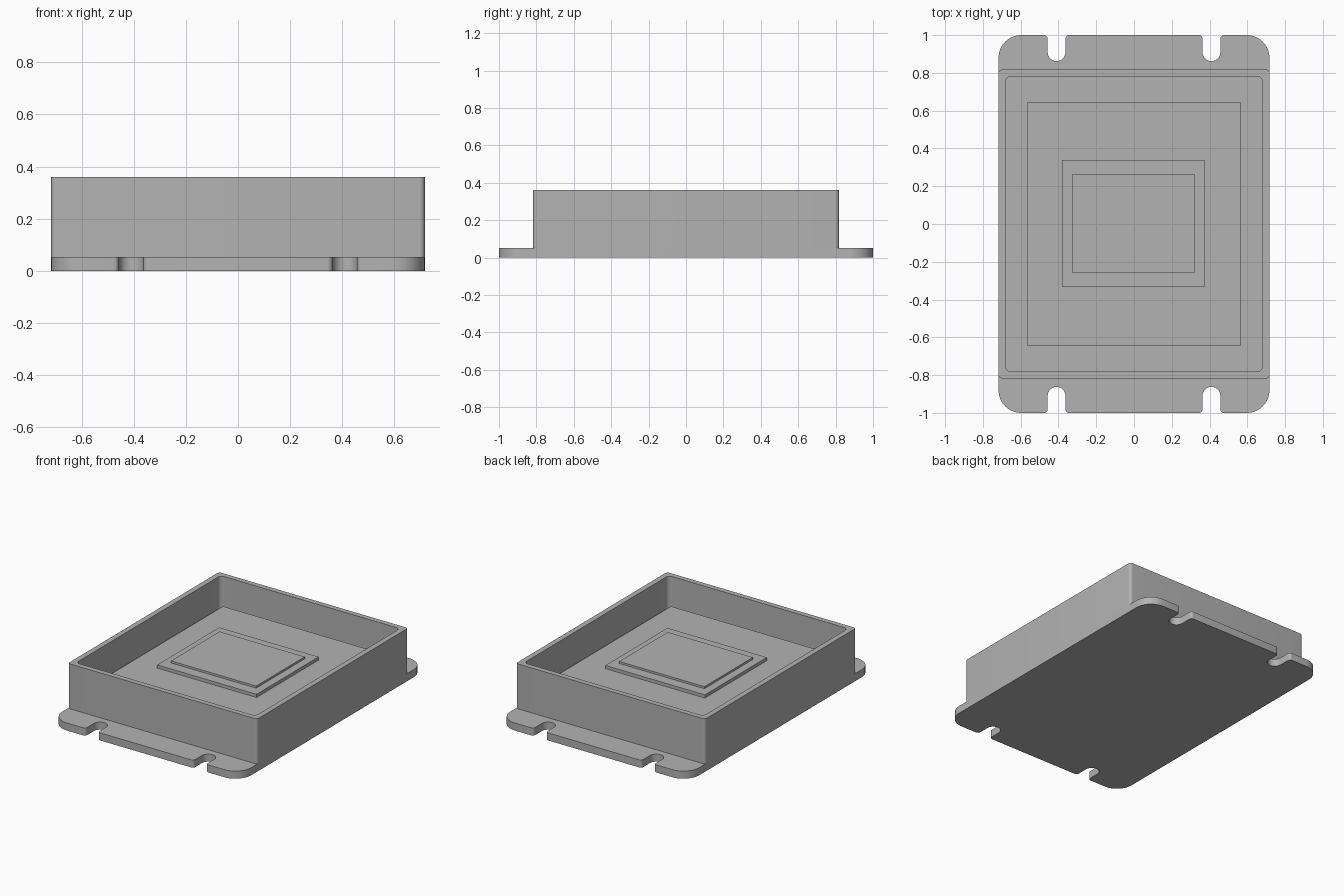
import bpy, bmesh
from math import sin, cos, radians

cube = bpy.data.objects.get("Cube")
if cube:
    bpy.data.objects.remove(cube, do_unlink=True)

grey = bpy.data.materials.new("mid_grey")
grey.use_nodes = True
colour = (0.45, 0.45, 0.45, 1)
grey.diffuse_color = colour
grey.node_tree.nodes["Principled BSDF"].inputs["Base Color"].default_value = colour


def arc(cx, cy, r, start, end, steps=8):
    angles = [radians(start + (end - start) * i / steps) for i in range(steps + 1)]
    return [(cx + r * cos(a), cy + r * sin(a)) for a in angles]


def mirror_quarter(quarter):
    """Repeat an outline of the +x +y quarter into a closed loop."""
    half = quarter + [(-x, y) for x, y in reversed(quarter)]
    return half + [(-x, -y) for x, y in half]


def rounded_rect(hx, hy, r):
    return mirror_quarter(arc(hx - r, hy - r, r, 0, 90) if r else [(hx, hy)])


def loft(name, rings, cap_bottom=True, offset=(0, 0)):
    """Join outlines at rising or falling heights and cap the ends."""
    bm = bmesh.new()
    loops = [[bm.verts.new((x + offset[0], y + offset[1], z)) for x, y in outline]
             for outline, z in rings]
    for a, b in zip(loops, loops[1:]):
        for i in range(len(a)):
            j = (i + 1) % len(a)
            bm.faces.new((a[i], a[j], b[j], b[i]))
    bm.faces.new(loops[-1])
    if cap_bottom:
        bm.faces.new(loops[0][::-1])
    mesh = bpy.data.meshes.new(name)
    bm.to_mesh(mesh)
    bm.free()
    mesh.materials.append(grey)
    obj = bpy.data.objects.new(name, mesh)
    bpy.context.collection.objects.link(obj)
    bpy.ops.object.select_all(action="DESELECT")
    obj.select_set(True)
    bpy.context.view_layer.objects.active = obj
    bpy.ops.object.shade_smooth_by_angle(angle=radians(30))
    return obj


# Mounting plate with rounded corners and four open slots
HX, HY, CORNER = 0.717, 1.0, 0.12
SLOT_X, SLOT_R, SLOT_END, LIP = 0.41, 0.047, 0.862, 0.02
plate = mirror_quarter(
    arc(HX - CORNER, HY - CORNER, CORNER, 0, 90, 16)
    + arc(SLOT_X + SLOT_R + LIP, HY - LIP, LIP, 90, 180, 6)
    + arc(SLOT_X, SLOT_END + SLOT_R, SLOT_R, 0, -180, 16)
    + arc(SLOT_X - SLOT_R - LIP, HY - LIP, LIP, 0, 90, 6))
loft("mounting_plate", [(plate, 0), (plate, 0.052)])

# Open-topped housing: outer wall, rim, inner wall and floor
outer = rounded_rect(HX, 0.818, 0.02)
inner = rounded_rect(0.68, 0.782, 0.03)
loft("housing", [(outer, 0.052), (outer, 0.36), (inner, 0.36), (inner, 0.14)],
     cap_bottom=False)

# Stacked blocks inside the housing
for name, hx, hy, low, high, offset in (
        ("circuit_board", 0.565, 0.645, 0.14, 0.232, (0, 0)),
        ("chip_base", 0.377, 0.336, 0.232, 0.254, (-0.003, 0.003)),
        ("chip_lid", 0.323, 0.263, 0.254, 0.268, (-0.003, 0.003))):
    outline = rounded_rect(hx, hy, 0)
    loft(name, [(outline, low), (outline, high)], offset=offset)
